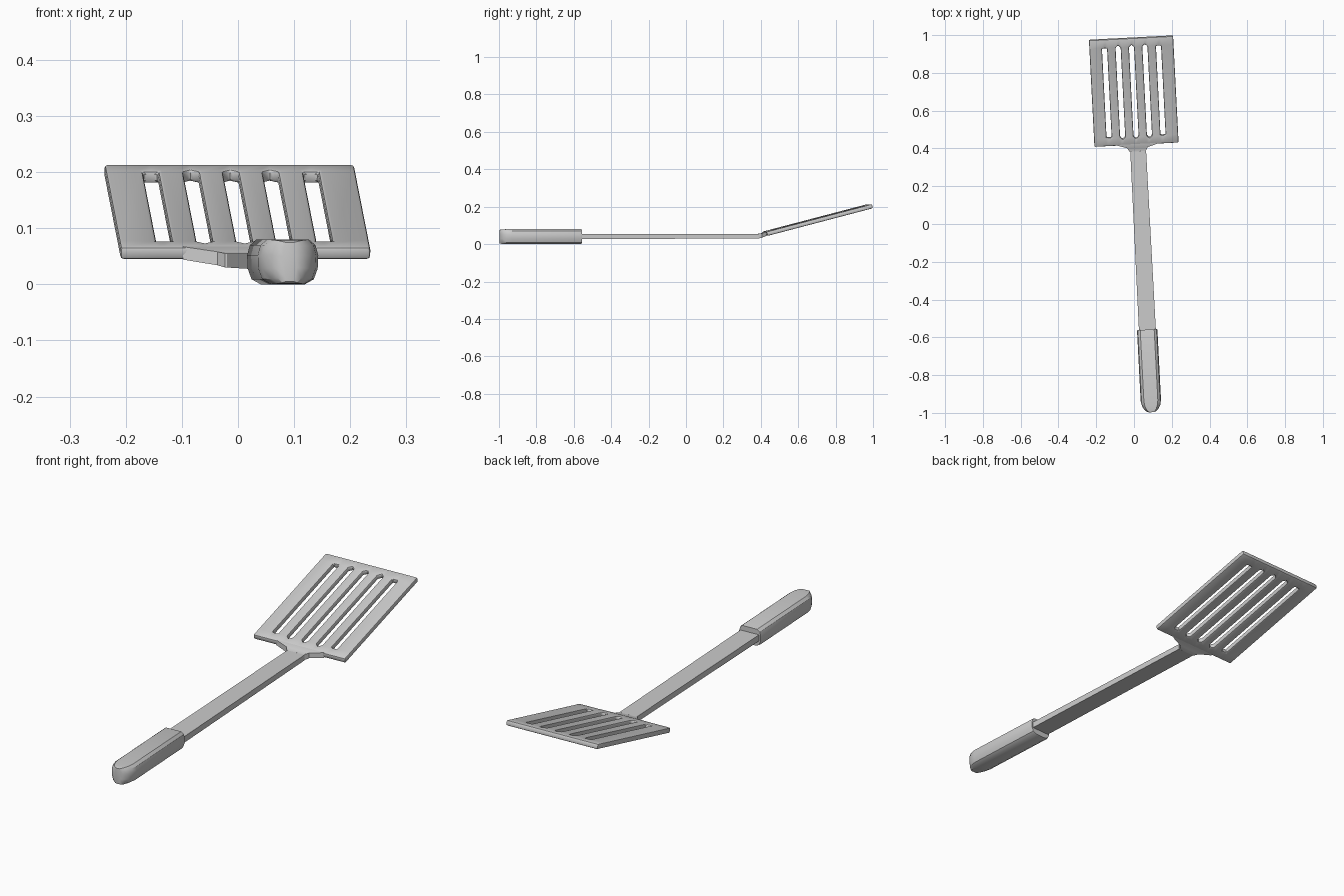
import bpy, bmesh, math
from mathutils import Matrix

if "Cube" in bpy.data.objects:
    bpy.data.objects.remove(bpy.data.objects["Cube"])

# The whole tool lies turned slightly about z
TURN = math.radians(2.95)


def finish(name, bm, x_off, bevel=0.0, segments=1):
    bmesh.ops.recalc_face_normals(bm, faces=bm.faces)
    mesh = bpy.data.meshes.new(name)
    bm.to_mesh(mesh)
    bm.free()
    mesh.transform(Matrix.Translation((x_off, 0, 0)) @ Matrix.Rotation(TURN, 4, 'Z'))
    ob = bpy.data.objects.new(name, mesh)
    bpy.context.collection.objects.link(ob)
    bpy.ops.object.select_all(action='DESELECT')
    bpy.context.view_layer.objects.active = ob
    ob.select_set(True)
    if bevel:
        mod = ob.modifiers.new("soft_edges", 'BEVEL')
        mod.width = bevel
        mod.segments = segments
        mod.limit_method = 'ANGLE'
        mod.angle_limit = math.radians(40)
        bpy.ops.object.modifier_apply(modifier=mod.name)
    bpy.ops.object.shade_smooth_by_angle(angle=math.radians(32))
    return ob


def loft(rings):
    bm = bmesh.new()
    loops = [[bm.verts.new(p) for p in ring] for ring in rings]
    n = len(loops[0])
    for a, b in zip(loops, loops[1:]):
        for i in range(n):
            j = (i + 1) % n
            bm.faces.new((a[i], a[j], b[j], b[i]))
    bm.faces.new(loops[0])
    bm.faces.new(loops[-1])
    return bm


# Blade: a tilted plate, its grid cells left open at the five slots
HALF, V0, V1, Z0, Z1, THICK = 0.223, 0.422, 0.987, 0.055, 0.203, 0.023
slots = [-0.143, -0.071, 0.0, 0.071, 0.143]
half_slot = 0.0135
cols = [-HALF]
for s in slots:
    cols += [s - half_slot, s, s + half_slot]
cols.append(HALF)
rows = [V0, 0.467, 0.94, V1]
tilt = (Z1 - Z0) / (V1 - V0)
norm = math.hypot(1, tilt)
bm = bmesh.new()


def layer(side):
    h = side * THICK / 2
    grid = []
    for r, v in enumerate(rows):
        line = []
        for c, u in enumerate(cols):
            # inner slots have pointed ends
            tip = 0.012 if c in (5, 8, 11) else 0
            w = v + (tip if r == 2 else -tip if r == 1 else 0)
            z = Z0 + (w - V0) * tilt
            line.append(bm.verts.new((u, w - h * tilt / norm, z + h / norm)))
        grid.append(line)
    return grid


def is_open(r, c):
    return not (0 <= r < 3 and 0 <= c < 16) or (r == 1 and c % 3 != 0)


top, bot = layer(1), layer(-1)
for r in range(3):
    for c in range(16):
        if is_open(r, c):
            continue
        corners = [(r, c), (r, c + 1), (r + 1, c + 1), (r + 1, c)]
        for g in (top, bot):
            bm.faces.new([g[i][j] for i, j in corners])
        nbrs = [(r - 1, c), (r, c + 1), (r + 1, c), (r, c - 1)]
        for k in range(4):
            if is_open(*nbrs[k]):
                (a, b), (d, e) = corners[k], corners[(k + 1) % 4]
                bm.faces.new((top[a][b], top[d][e], bot[d][e], bot[a][b]))
finish("slotted_blade", bm, 0.035, 0.006, 2)


# Stem, flaring into the lower edge of the blade
def bar(v, half, lo, hi):
    return [(-half, v, lo), (half, v, lo), (half, v, hi), (-half, v, hi)]


finish("stem", loft([bar(-0.60, 0.045, 0.027, 0.055), bar(0.385, 0.042, 0.030, 0.055)]), 0.042)
finish("blade_neck", loft([bar(0.385, 0.042, 0.030, 0.055),
                           bar(0.405, 0.055, 0.034, 0.058),
                           bar(0.423, 0.115, 0.044, 0.067),
                           bar(0.450, 0.115, 0.053, 0.072)]), 0.039)

# Handle grip: faceted section with a rounded end
half_profile = [(0.030, -0.040), (0.046, -0.031), (0.053, -0.012), (0.054, 0.012),
                (0.049, 0.030), (0.037, 0.040)]
profile = half_profile + [(-u, z) for u, z in reversed(half_profile)]
stations = [(-0.56, 0.97, 0.95), (-0.566, 1, 1), (-0.935, 1, 1), (-0.962, 0.90, 0.99),
            (-0.982, 0.70, 0.97), (-0.994, 0.45, 0.93), (-0.998, 0.22, 0.87)]
rings = [[(u * su, v, 0.040 + z * sz) for u, z in profile] for v, su, sz in stations]
finish("handle_grip", loft(rings), 0.041)
